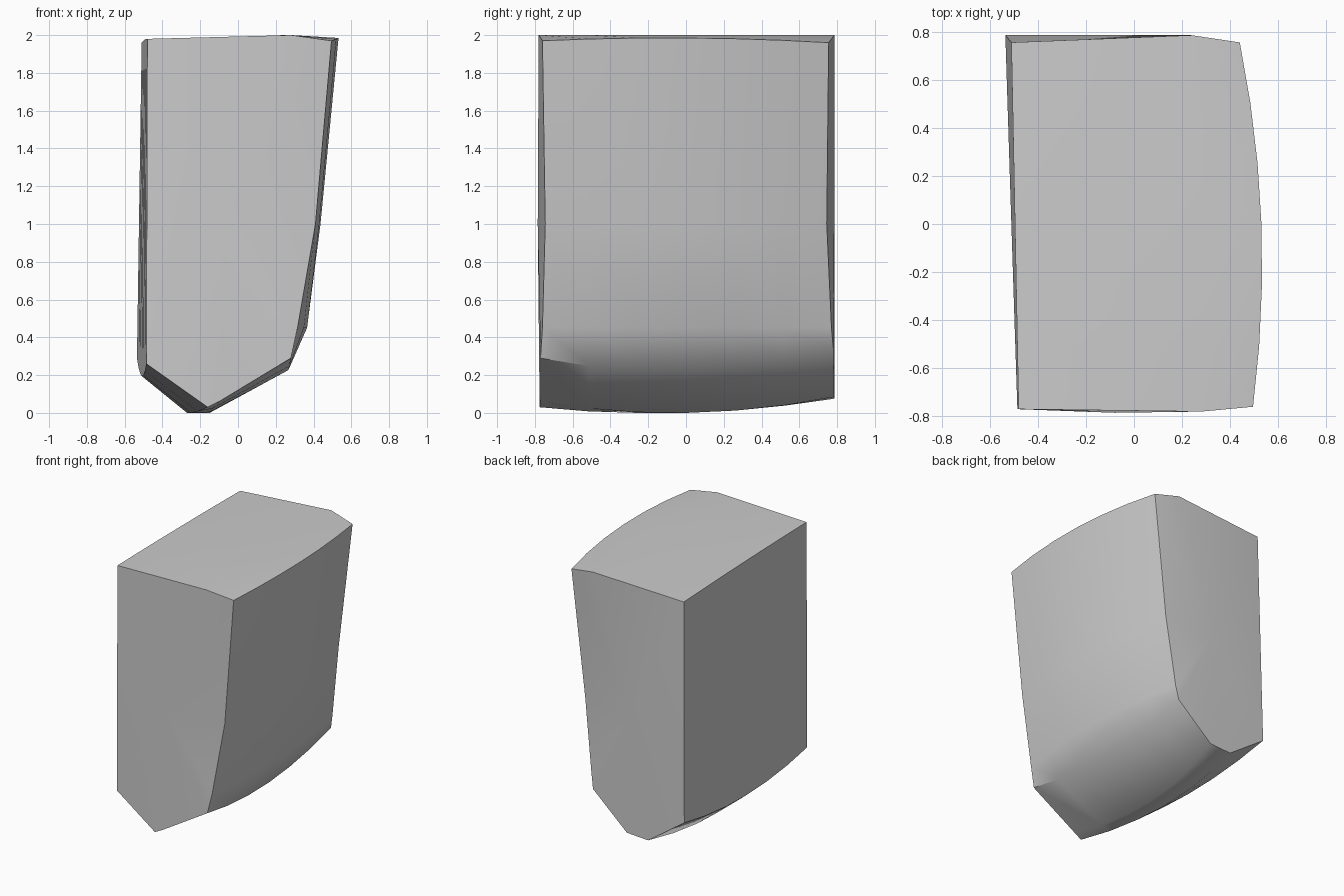
import bpy
import bmesh
import math
from mathutils import Vector

cube = bpy.data.objects.get("Cube")
if cube:
    bpy.data.objects.remove(cube, do_unlink=True)

# One flat stone colour
stone = bpy.data.materials.new("stone_grey")
stone.use_nodes = True
stone.diffuse_color = (0.6, 0.6, 0.6, 1)
stone.node_tree.nodes["Principled BSDF"].inputs["Base Color"].default_value = stone.diffuse_color

# Matching outlines, each starting at the top left corner and running clockwise
front = [(-.48, -.77, 1.98), (.28, -.78, 2), (.495, -.76, 1.97),
         (.41, -.745, 1), (.315, -.76, .45), (.28, -.77, .29),
         (-.1, -.77, .06), (-.16, -.775, .03), (-.485, -.77, .26)]
middle = [(-.495, 1.975), (.28, 2), (.53, 1.985), (.43, 1), (.365, .45),
          (.26, .225), (-.15, 0), (-.27, 0), (-.51, .195)]
back = [(-.51, .755, 1.96), (.24, .785, 2), (.44, .755, 1.96),
        (.33, .745, 1), (.26, .77, .45), (.24, .78, .34),
        (-.05, .785, .085), (-.23, .785, .075), (-.535, .785, .29)]


def blend(start, centre, end, t):
    """Smooth curve through three points, for t from -1 to 1."""
    return start * t * (t - 1) / 2 + centre * (1 - t * t) + end * t * (t + 1) / 2


# Loft the outlines from front to back
bm = bmesh.new()
steps = 6
rings = []
for step in range(steps + 1):
    t = 2 * step / steps - 1
    ring = []
    for start, centre, end in zip(front, middle, back):
        mid = Vector((centre[0], 0, centre[1]))
        point = blend(Vector(start), mid, Vector(end), t)
        point.z = min(max(point.z, 0), 2)
        ring.append(bm.verts.new(point))
    rings.append(ring)

count = len(front)
for near, far in zip(rings, rings[1:]):
    for i in range(count):
        j = (i + 1) % count
        bm.faces.new((near[i], near[j], far[j], far[i]))

# Slightly bulging end caps
for ring, depth in ((rings[0], -.785), (rings[-1], .785)):
    hub = bm.verts.new((-.08, depth, 1))
    for i in range(count):
        bm.faces.new((hub, ring[i], ring[(i + 1) % count]))

bmesh.ops.recalc_face_normals(bm, faces=bm.faces)
mesh = bpy.data.meshes.new("stone_block")
bm.to_mesh(mesh)
bm.free()
mesh.materials.append(stone)
block = bpy.data.objects.new("stone_block", mesh)
bpy.context.collection.objects.link(block)

# Soft surfaces with crisp corners
bpy.ops.object.select_all(action="DESELECT")
block.select_set(True)
bpy.context.view_layer.objects.active = block
bpy.ops.object.shade_smooth_by_angle(angle=math.radians(40))
